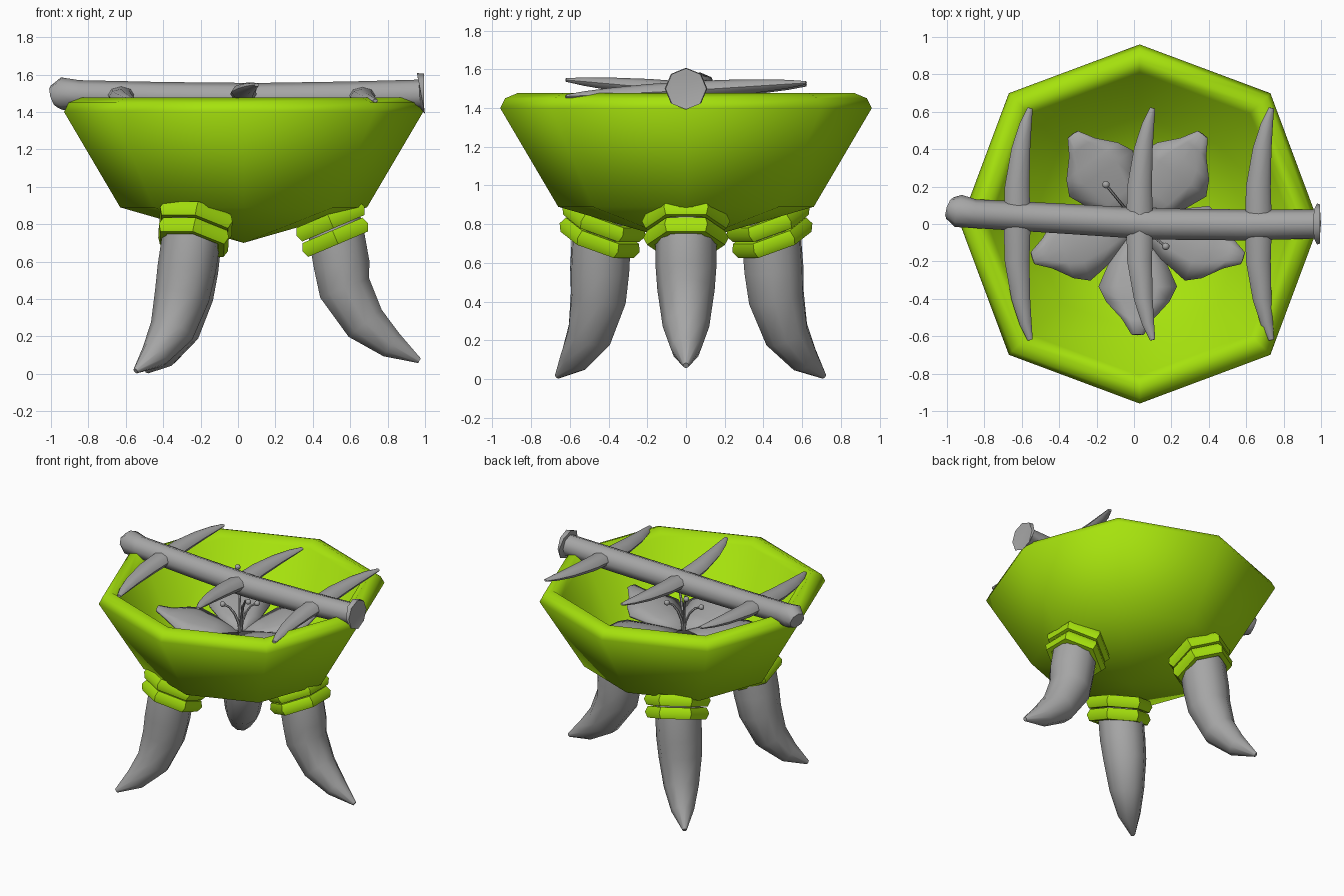
import bpy, bmesh, math
from mathutils import Vector, Matrix

if "Cube" in bpy.data.objects:
    bpy.data.objects.remove(bpy.data.objects["Cube"])


def material(name, colour):
    m = bpy.data.materials.new(name)
    m.use_nodes = True
    m.diffuse_color = colour
    m.node_tree.nodes["Principled BSDF"].inputs["Base Color"].default_value = colour
    return m


GREEN = material("leaf green", (0.38, 0.76, 0.004, 1))
GREY = material("bone grey", (0.38, 0.38, 0.38, 1))
CX = 0.03  # bowl axis


def finish(name, bm, mat, angle=50):
    bmesh.ops.recalc_face_normals(bm, faces=bm.faces)
    mesh = bpy.data.meshes.new(name)
    bm.to_mesh(mesh)
    bm.free()
    mesh.materials.append(mat)
    ob = bpy.data.objects.new(name, mesh)
    bpy.context.collection.objects.link(ob)
    bpy.ops.object.select_all(action='DESELECT')
    ob.select_set(True)
    bpy.context.view_layer.objects.active = ob
    bpy.ops.object.shade_smooth_by_angle(angle=math.radians(angle))
    return ob


def bridge(bm, a, b):
    n = len(a)
    for i in range(n):
        j = (i + 1) % n
        bm.faces.new((a[i], a[j], b[j], b[i]))


def tube(name, path, radii, ref, sides=8, flat=1.0):
    """Tapered tube along a path; ref is the wide direction of its sections."""
    bm = bmesh.new()
    pts = [Vector(p) for p in path]
    rings = []
    for i, p in enumerate(pts):
        t = (pts[min(i + 1, len(pts) - 1)] - pts[max(i - 1, 0)]).normalized()
        r = Vector(ref)
        u = (r - t * r.dot(t)).normalized()
        v = t.cross(u) * flat
        ring = []
        for k in range(sides):
            a = math.tau * k / sides
            ring.append(bm.verts.new(p + radii[i] * (u * math.cos(a) + v * math.sin(a))))
        rings.append(ring)
    for a, b in zip(rings, rings[1:]):
        bridge(bm, a, b)
    bm.faces.new(rings[0])
    bm.faces.new(rings[-1])
    return finish(name, bm, GREY)


# Eight-sided bowl: outside, rolled rim and hollow inside in one profile
bm = bmesh.new()
profile = [(0.66, 0.89), (0.96, 1.40), (0.935, 1.45), (0.87, 1.477), (0.81, 1.43), (0.58, 1.0)]
rings = []
for r, z in profile:
    ring = []
    for k in range(8):
        a = k * math.pi / 4
        reach = r * (1.03 if k % 2 else 1)
        ring.append(bm.verts.new((CX + reach * math.cos(a), reach * math.sin(a), z)))
    rings.append(ring)
for a, b in zip(rings, rings[1:]):
    bridge(bm, a, b)
for ring, z in ((rings[0], 0.70), (rings[-1], 0.84)):
    tip = bm.verts.new((CX, 0, z))
    for k in range(8):
        bm.faces.new((ring[k], ring[(k + 1) % 8], tip))
finish("bowl", bm, GREEN, 75)


def band(name, angle, radius, z, size):
    """Hexagonal collar, tilted up towards the outside."""
    bm = bmesh.new()
    frame = (Matrix.Translation((CX, 0, 0)) @ Matrix.Rotation(angle, 4, 'Z')
             @ Matrix.Translation((radius, 0, z)) @ Matrix.Rotation(math.radians(-23), 4, 'Y'))
    loops = []
    for k in range(6):
        a = math.radians(30 + 60 * k)
        loop = []
        for m in range(6):
            b = math.tau * m / 6
            r = size + 0.038 * math.cos(b)
            loop.append(bm.verts.new(frame @ Vector((r * math.cos(a), r * math.sin(a), 0.046 * math.sin(b)))))
        loops.append(loop)
    for k in range(6):
        bridge(bm, loops[k], loops[(k + 1) % 6])
    finish(name, bm, GREEN, 50)


# Three tusk legs, turning slightly from hip to foot, each with two collars
side_leg = [(0.46, 0.92), (0.50, 0.72), (0.525, 0.58), (0.54, 0.46), (0.65, 0.27), (0.79, 0.155), (0.94, 0.07)]
rear_leg = [(0.49, 0.92), (0.52, 0.72), (0.54, 0.56), (0.56, 0.42), (0.63, 0.23), (0.75, 0.10), (0.88, 0.015)]
leg_radii = (0.15, 0.157, 0.157, 0.148, 0.12, 0.078, 0.015)
for name, hip, foot, path in (("left", 0, 0, side_leg), ("back_right", 121, 126, rear_leg),
                              ("front_right", -121, -131, rear_leg)):
    points = []
    for i, (r, z) in enumerate(path):
        a = math.radians(hip + (foot - hip) * i / 6)
        points.append((CX + r * math.cos(a), r * math.sin(a), z))
    a = math.radians(hip)
    tube(name + "_leg", points, leg_radii, (-math.sin(a), math.cos(a), 0), 10)
    band(name + "_upper_collar", a, path[0][0] + 0.005, 0.815, 0.19)
    band(name + "_lower_collar", a, path[0][0] + 0.03, 0.73, 0.182)

# Long bone lying across the rim, knob at one end and flange at the other
tube("cross_bone",
     [(-0.985, 0.085, 1.483), (-0.94, 0.07, 1.497), (-0.85, 0.055, 1.493), (-0.4, 0.03, 1.48),
      (0.1, 0, 1.472), (0.6, -0.005, 1.48), (0.97, 0, 1.495), (0.978, 0, 1.5), (0.995, 0, 1.5)],
     (0.06, 0.088, 0.077, 0.08, 0.083, 0.083, 0.078, 0.11, 0.105), (0, 0, 1), 8)

# Curved, flattened thorns growing from both sides of the bone
for name, x, front_z, back_z in (("right", -0.625, 1.46, 1.52), ("middle", 0.03, 1.545, 1.52),
                                 ("left", 0.665, 1.46, 1.53)):
    for side, sign, tip_z in (("front", -1, front_z), ("back", 1, back_z)):
        path = [(x + dx, sign * y, 1.49 + (tip_z - 1.49) * y / 0.62)
                for dx, y in ((0, 0), (0, 0.2), (0.02, 0.4), (0.045, 0.53), (0.07, 0.62))]
        tube(name + "_" + side + "_thorn", path, (0.072, 0.066, 0.05, 0.033, 0.014), (1, 0, 0), 8, 0.65)

# Five-petalled flower inside the bowl
stations = [(0.02, 0.04, 1.11), (0.18, 0.14, 1.15), (0.34, 0.21, 1.19), (0.42, 0.17, 1.20),
            (0.51, 0.085, 1.20), (0.59, 0.035, 1.22)]
for i in range(5):
    bm = bmesh.new()
    turn = Matrix.Translation((0.02, 0, 0)) @ Matrix.Rotation(math.radians(-90 + 72 * i), 4, 'Z')
    rows = [[bm.verts.new(turn @ Vector((r - 0.03 * abs(t) * w, t * w, z - 0.2 * w * t * t + 0.01 * (i % 2))))
             for t in (-1, -0.5, 0, 0.5, 1)] for r, w, z in stations]
    for a, b in zip(rows, rows[1:]):
        for k in range(4):
            bm.faces.new((a[k], a[k + 1], b[k + 1], b[k]))
    petal = finish("petal_%d" % (i + 1), bm, GREY, 60)
    petal.modifiers.new("thickness", 'SOLIDIFY').thickness = 0.02

# Thin stamens with round tips
tips = [(-0.15, 0.21, 1.47), (0.17, -0.12, 1.42), (-0.1, -0.04, 1.3), (0.11, 0.07, 1.32)]
for i, (x, y, z) in enumerate(tips):
    path = [(0.02 + (x - 0.02) * f ** 1.6, y * f ** 1.6, 1.1 + (z - 1.1) * math.sin(f * math.pi / 2))
            for f in (0, 0.25, 0.5, 0.75, 1)]
    tube("stamen_%d" % (i + 1), path, (0.012, 0.01, 0.009, 0.008, 0.008), (0.3, -0.9, 0.2), 6)
    bm = bmesh.new()
    bmesh.ops.create_icosphere(bm, subdivisions=2, radius=0.02, matrix=Matrix.Translation((x, y, z)))
    finish("stamen_tip_%d" % (i + 1), bm, GREY)
